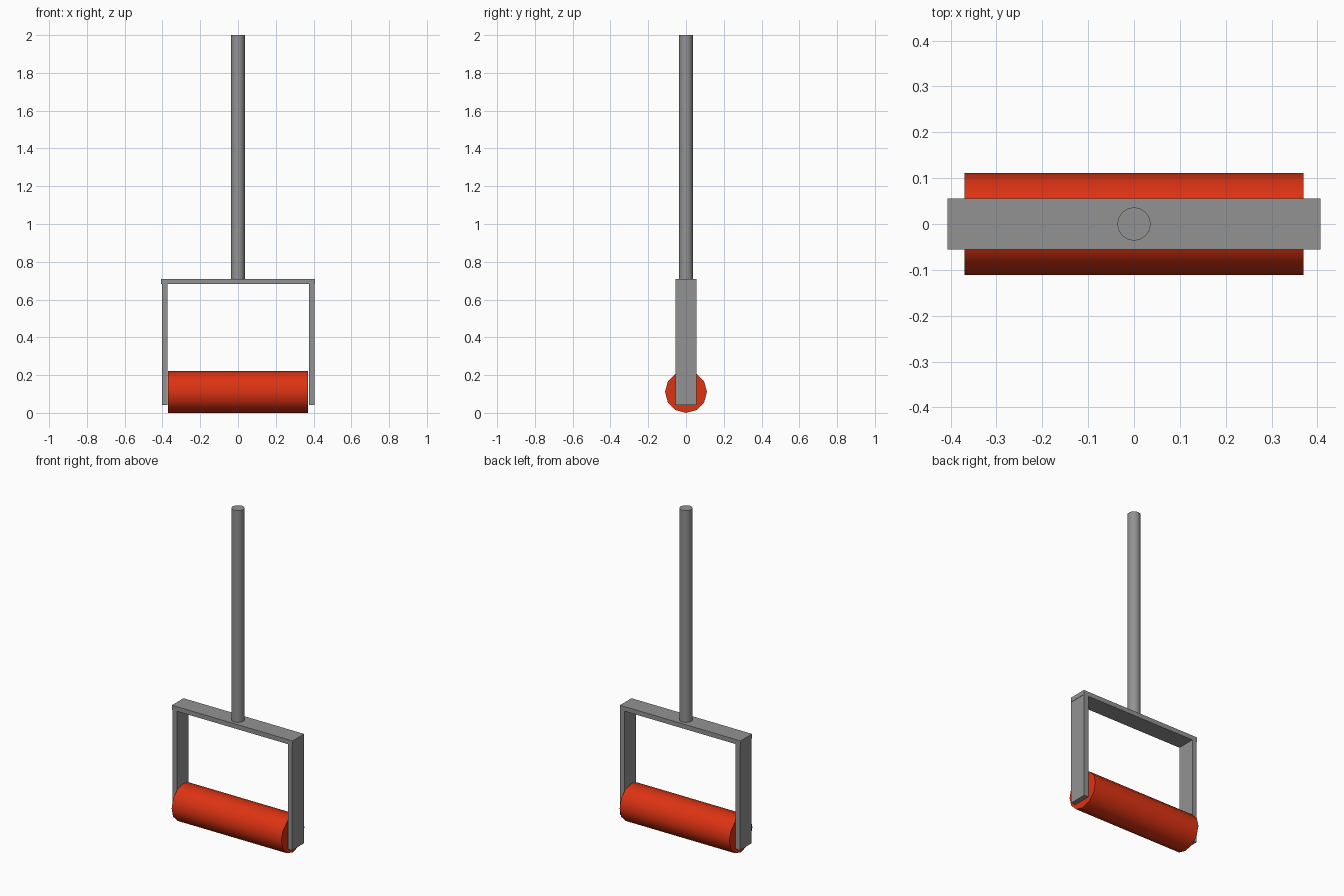
import bpy
from math import pi, radians

if "Cube" in bpy.data.objects:
    bpy.data.objects.remove(bpy.data.objects["Cube"], do_unlink=True)


def make_material(name, color):
    mat = bpy.data.materials.new(name)
    mat.use_nodes = True
    mat.diffuse_color = color
    mat.node_tree.nodes["Principled BSDF"].inputs["Base Color"].default_value = color
    return mat


def finish(name, mat):
    obj = bpy.context.object
    obj.name = name
    obj.data.materials.append(mat)
    return obj


def box(name, low, high, mat):
    center = [(a + b) / 2 for a, b in zip(low, high)]
    bpy.ops.mesh.primitive_cube_add(size=1, location=center)
    obj = finish(name, mat)
    obj.scale = [b - a for a, b in zip(low, high)]
    bpy.ops.object.transform_apply(location=False, rotation=False, scale=True)
    return obj


def cylinder(name, sides, radius, depth, location, rotation, mat):
    bpy.ops.mesh.primitive_cylinder_add(vertices=sides, radius=radius, depth=depth,
                                        location=location, rotation=rotation)
    obj = finish(name, mat)
    bpy.ops.object.shade_smooth_by_angle(angle=radians(40))
    return obj


metal = make_material("grey metal", (0.29, 0.29, 0.29, 1))
red = make_material("red roller", (0.72, 0.033, 0.006, 1))

# Roller drum lying along x
cylinder("roller", 12, 0.111, 0.74, (0, 0, 0.111), (0, pi / 2, 0), red)

# Frame: crossbar and two side arms
half_width = 0.056
box("crossbar", (-0.407, -half_width, 0.682), (0.407, half_width, 0.71), metal)
for side, x in (("right", -0.388), ("left", 0.39)):
    box(side + "_arm", (x - 0.015, -half_width, 0.042),
        (x + 0.015, half_width, 0.684), metal)

# Long handle
bottom, top = 0.70, 2.0
cylinder("handle", 32, 0.036, top - bottom, (0, 0, (bottom + top) / 2), (0, 0, 0), metal)
